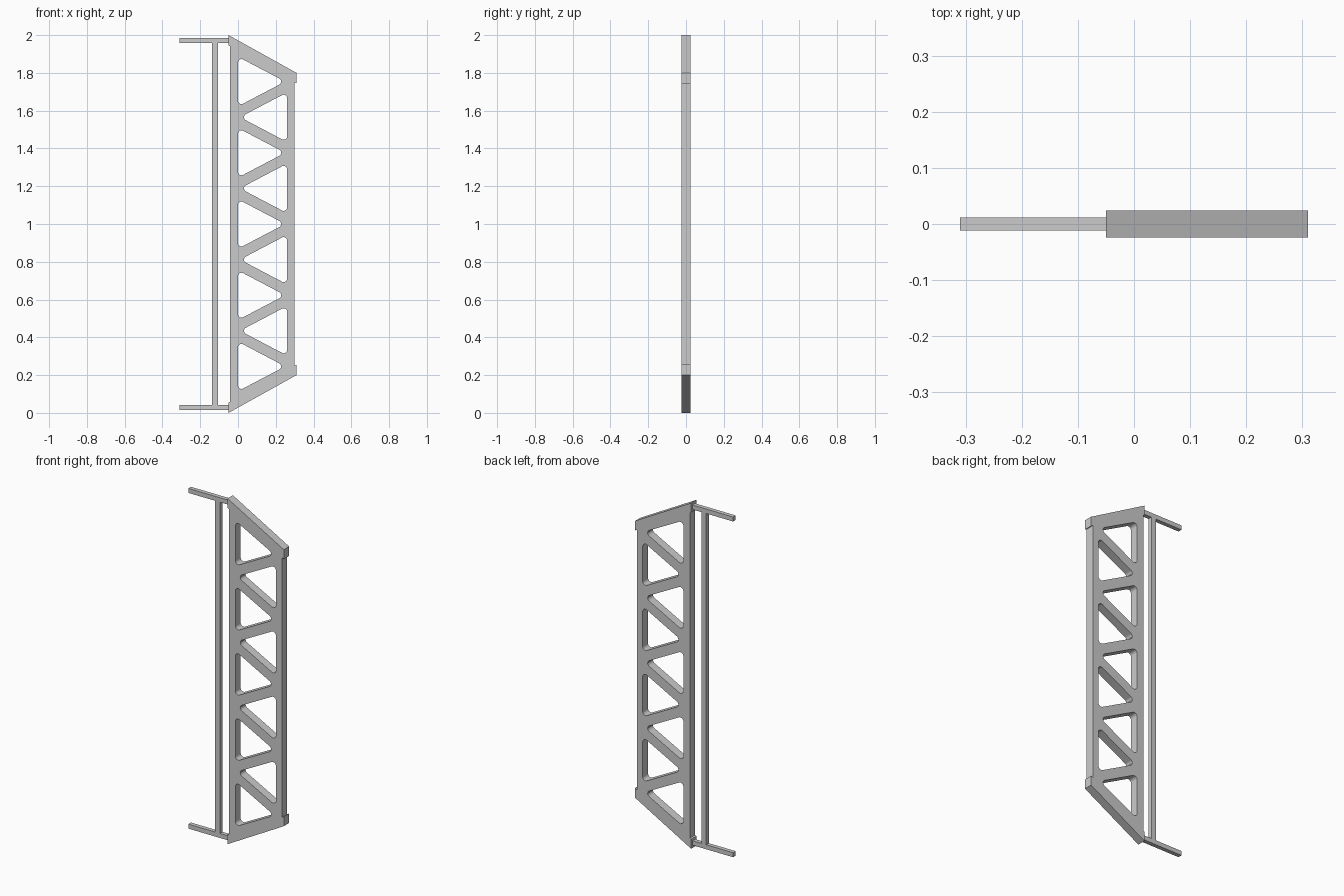
import bpy, bmesh, math
from mathutils import Vector

if "Cube" in bpy.data.objects:
    bpy.data.objects.remove(bpy.data.objects["Cube"])

HALF_DEPTH = 0.0245
PITCH = 0.377          # spacing between openings of the same direction
SLOPE = 0.2 / 0.36     # slope of the end caps


def rounded(points, radius, steps=6):
    """Round every corner of a convex outline."""
    out = []
    n = len(points)
    for i, p in enumerate(points):
        p = Vector(p)
        a = (Vector(points[i - 1]) - p).normalized()
        b = (Vector(points[(i + 1) % n]) - p).normalized()
        half = a.angle(b) / 2
        centre = p + (a + b).normalized() * radius / math.sin(half)
        t0 = p + a * radius / math.tan(half) - centre
        t1 = p + b * radius / math.tan(half) - centre
        for k in range(steps + 1):
            f = k / steps
            d = (t0 * (1 - f) + t1 * f).normalized()
            out.append(centre + d * radius)
    return out


def plate(name, outlines, half_depth):
    """Extrude outlines drawn in x and z; inner outlines become holes."""
    curve = bpy.data.curves.new(name, 'CURVE')
    curve.dimensions = '2D'
    curve.fill_mode = 'BOTH'
    curve.extrude = half_depth
    for pts in outlines:
        s = curve.splines.new('POLY')
        s.points.add(len(pts) - 1)
        for sp, p in zip(s.points, pts):
            sp.co = (p[0], p[1], 0, 1)
        s.use_cyclic_u = True
    ob = bpy.data.objects.new(name, curve)
    bpy.context.collection.objects.link(ob)
    ob.rotation_euler.x = math.pi / 2
    bpy.ops.object.select_all(action='DESELECT')
    ob.select_set(True)
    bpy.context.view_layer.objects.active = ob
    bpy.ops.object.convert(target='MESH')
    ob = bpy.context.object
    ob.name = name
    bm = bmesh.new()
    bm.from_mesh(ob.data)
    bmesh.ops.remove_doubles(bm, verts=bm.verts, dist=1e-5)
    bmesh.ops.recalc_face_normals(bm, faces=bm.faces)
    bm.to_mesh(ob.data)
    bm.free()
    bpy.ops.object.shade_smooth_by_angle(angle=math.radians(30))
    return ob


def box(name, x0, x1, z0, z1, half_depth):
    return plate(name, [[(x0, z0), (x1, z0), (x1, z1), (x0, z1)]], half_depth)


# Openings: alternating rounded triangles pointing right and left
H, APEX, R = 0.131, 0.2495, 0.018
holes = []
for k in range(-2, 3):
    z = 1 + k * PITCH
    holes.append(rounded([(0, z - H), (APEX, z), (0, z + H)], R))
for k in range(-2, 2):
    z = 1 + (k + 0.5) * PITCH
    holes.append(rounded([(0.26, z - H), (0.26, z + H), (0.26 - APEX, z)], R))

# Truss panel, ending against the sloped caps
left, right = -0.042, 0.298
CAP = 0.055
zl = 2 - CAP - (left + 0.05) * SLOPE
zr = 2 - CAP - (right + 0.05) * SLOPE
panel = [(left, 2 - zl), (right, 2 - zr), (right, zr), (left, zl)]
plate("truss_panel", [panel] + holes, HALF_DEPTH)

# Sloped caps and mounting arms, mirrored top to bottom
for label, flip in (("top", False), ("bottom", True)):
    cap = [(-0.05, 2 - CAP), (0.31, 1.8 - CAP), (0.31, 1.8), (-0.05, 2)]
    z0, z1 = 1.958, 1.984
    if flip:
        cap = [(x, 2 - z) for x, z in cap]
        z0, z1 = 2 - z1, 2 - z0
    plate(label + "_cap", [cap], HALF_DEPTH)
    box(label + "_arm", -0.31, -0.05, z0, z1, 0.012)

# Upright rod between the arms
box("upright_rod", -0.138, -0.107, 0.042, 1.958, 0.012)
